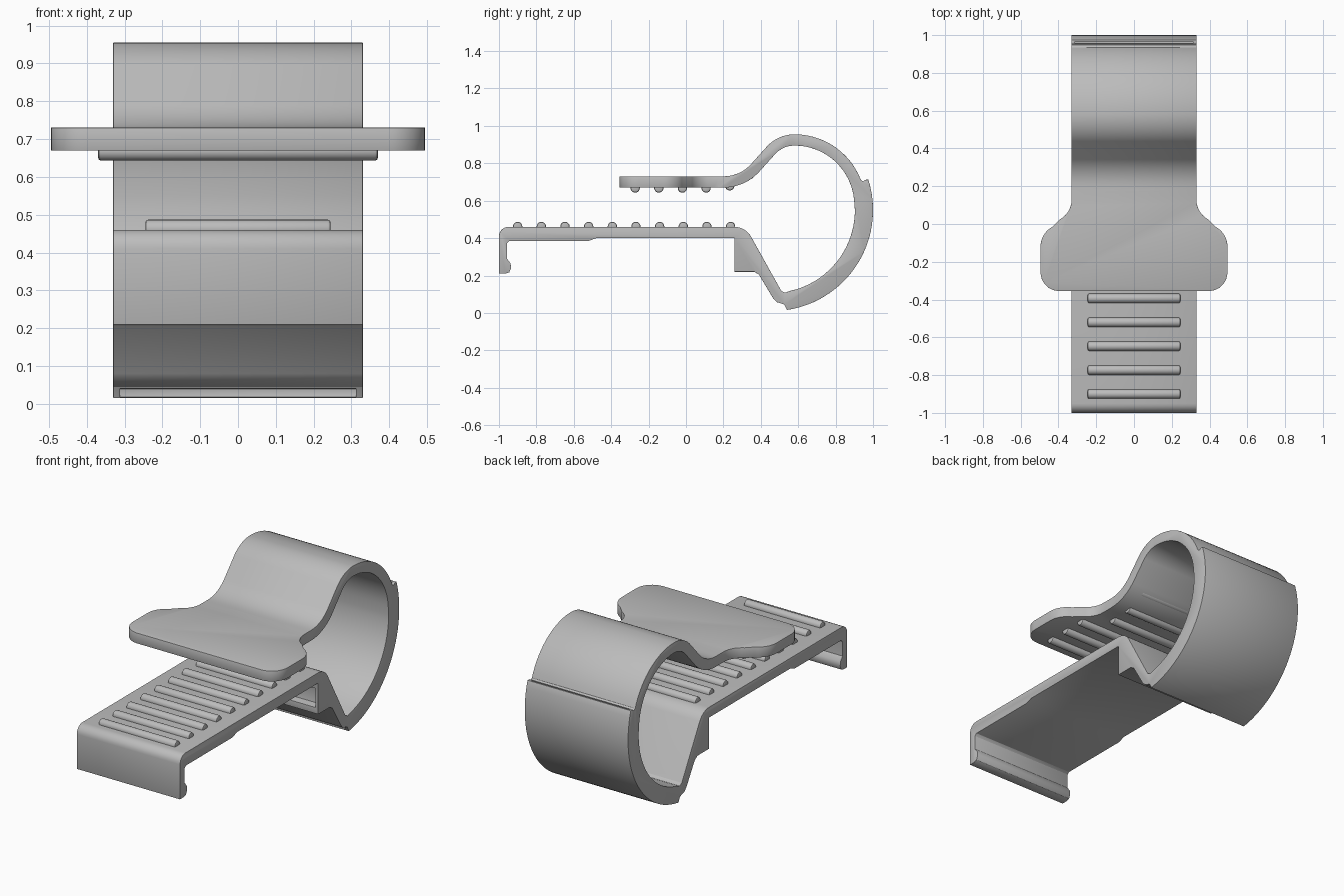
import bpy, bmesh
from math import cos, sin, radians, pi
from mathutils import Matrix, Vector

cube = bpy.data.objects.get("Cube")
if cube:
    bpy.data.objects.remove(cube)

grey = bpy.data.materials.new("plain_grey")
grey.use_nodes = True
colour = (0.5, 0.5, 0.5, 1)
grey.diffuse_color = colour
grey.node_tree.nodes["Principled BSDF"].inputs["Base Color"].default_value = colour

HALF = 0.33


def arc(cx, cy, r, a0, a1, n):
    """Points along an arc, angles in degrees."""
    angles = [radians(a0 + (a1 - a0) * i / n) for i in range(n + 1)]
    return [(cx + r * cos(a), cy + r * sin(a)) for a in angles]


def finish(bm, name):
    bmesh.ops.recalc_face_normals(bm, faces=bm.faces[:])
    mesh = bpy.data.meshes.new(name)
    bm.to_mesh(mesh)
    bm.free()
    mesh.materials.append(grey)
    obj = bpy.data.objects.new(name, mesh)
    bpy.context.collection.objects.link(obj)
    return obj


def prism(name, points, offset):
    """Close a 3D outline and extrude it."""
    bm = bmesh.new()
    face = bm.faces.new([bm.verts.new(p) for p in points])
    ext = bmesh.ops.extrude_face_region(bm, geom=[face])
    moved = [g for g in ext["geom"] if isinstance(g, bmesh.types.BMVert)]
    bmesh.ops.translate(bm, verts=moved, vec=Vector(offset))
    return finish(bm, name)


def block(name, low, high):
    (y0, z0), (y1, z1) = low, high
    w = HALF - 0.018
    return prism(name, [(-w, y0, z0), (-w, y1, z0), (-w, y1, z1), (-w, y0, z1)], (2 * w, 0, 0))


def activate(obj):
    bpy.ops.object.select_all(action="DESELECT")
    obj.select_set(True)
    bpy.context.view_layer.objects.active = obj


def combine(obj, other, operation):
    mod = obj.modifiers.new("combine", "BOOLEAN")
    mod.operation, mod.solver, mod.object = operation, "EXACT", other
    activate(obj)
    bpy.ops.object.modifier_apply(modifier=mod.name)
    bpy.data.objects.remove(other)


# Side profile of the bent strip: outside of the loop, top arm to bottom end
outer = [(0.15, 0.73)]
outer += arc(0.20, 0.93, 0.20, -90, -45, 6)
outer += arc(0.58, 0.755, 0.20, 135, 90, 8)
outer += arc(0.58, 0.575, 0.38, 84, 21, 14)
outer += [(0.948, 0.703), (0.958, 0.712)]
outer += arc(0.46, 0.55, 0.54, 17.5, -81.5, 26)
# Underside: loop end, support block, bottom arm and front lip
under = [(0.525, 0.045), (0.485, 0.058), (0.465, 0.08), (0.39, 0.205), (0.365, 0.22),
         (0.26, 0.22), (0.26, 0.40), (-0.48, 0.40), (-0.52, 0.385), (-0.945, 0.385),
         (-0.957, 0.373), (-0.957, 0.29), (-0.938, 0.265), (-0.935, 0.24),
         (-0.945, 0.217), (-0.965, 0.21), (-1.0, 0.21)]
under += arc(-0.95, 0.41, 0.05, 180, 90, 6)
# Inside of the loop, back up to the top arm
inner = arc(0.26, 0.36, 0.10, 90, 30, 6)
inner += [(0.50, 0.135), (0.51, 0.118), (0.53, 0.108)]
inner += arc(0.46, 0.55, 0.443, -78, 0, 20)
inner += arc(0.58, 0.575, 0.32, 5, 84, 16)
inner += arc(0.58, 0.755, 0.14, 90, 135, 8)
inner += arc(0.20, 0.93, 0.26, -45, -90, 6)
inner += [(0.15, 0.67)]
clip = prism("clip_body", [(-HALF, y, z) for y, z in outer + under + inner], (2 * HALF, 0, 0))

# Flared thumb paddle, mirrored outline
side = [(HALF, 0.18), (HALF, 0.15)]
side += arc(0.45, 0.13, 0.12, 188, 242, 6)
side += arc(0.375, -0.12, 0.12, 63, 0, 7)
side += arc(0.395, -0.255, 0.10, 0, -90, 8)
outline = side + [(-x, y) for x, y in reversed(side)]
paddle = prism("thumb_paddle", [(x, y, 0.67) for x, y in outline], (0, 0, 0.06))
combine(clip, paddle, "UNION")

# Shallow pockets in the support block and both ends of the outer band
combine(clip, block("block_pocket", (0.20, 0.255), (0.31, 0.365)), "DIFFERENCE")
combine(clip, block("lower_groove", (0.50, 0.018), (0.55, 0.04)), "DIFFERENCE")
combine(clip, block("upper_groove", (0.956, 0.69), (0.966, 0.73)), "DIFFERENCE")

bevel = clip.modifiers.new("soft_edges", "BEVEL")
bevel.width, bevel.segments, bevel.limit_method = 0.006, 2, "ANGLE"
bevel.angle_limit = radians(40)
activate(clip)
bpy.ops.object.modifier_apply(modifier=bevel.name)
bpy.ops.object.shade_smooth_by_angle(angle=radians(30))


def rib(name, y, z, half, r=0.025):
    """Rounded grip bar across the strip."""
    bm = bmesh.new()
    turn = Matrix.Translation((0, y, z)) @ Matrix.Rotation(pi / 2, 4, "Y")
    bmesh.ops.create_cone(bm, cap_ends=True, segments=20, radius1=r, radius2=r,
                          depth=2 * half, matrix=turn)
    rims = [e for e in bm.edges if abs(e.verts[0].co.x - e.verts[1].co.x) < 1e-4]
    bmesh.ops.bevel(bm, geom=rims, offset=0.008, segments=2, affect="EDGES", profile=0.5)
    obj = finish(bm, name)
    activate(obj)
    bpy.ops.object.shade_smooth_by_angle(angle=radians(40))


# Grip ribs on the bottom arm
for i in range(10):
    rib(f"lower_rib_{i + 1}", -0.9 + i * 0.1265, 0.462, 0.245)

# Grip ribs under the paddle, following the bend behind it
for i, z in enumerate((0.668, 0.668, 0.668, 0.668, 0.68, 0.74)):
    rib(f"upper_rib_{i + 1}", -0.272 + i * 0.1265 - (0.02 if i == 5 else 0), z, 0.37 if i < 3 else 0.245)
